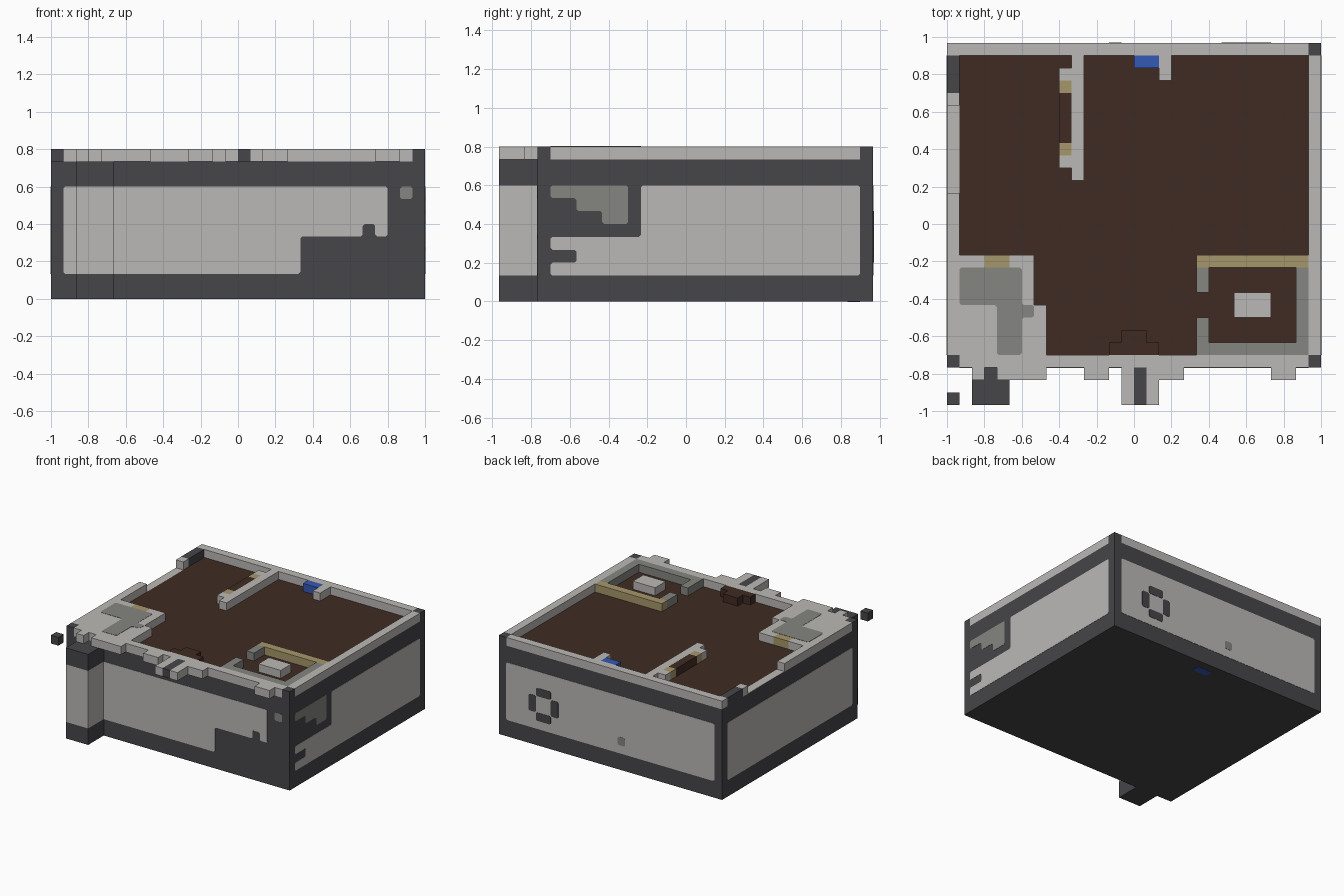
import bpy, bmesh
from mathutils import Vector

cube = bpy.data.objects.get("Cube")
if cube:
    bpy.data.objects.remove(cube, do_unlink=True)

UNIT = 1 / 15                      # edge of one grid cell
WIDTH, DEPTH, DECK, TOP = 30, 29, 11, 12
FRONT = 3                          # row of the main front face
SILL, LINTEL = 2, 9                # vertical limits of the wall panels


def material(name, hex_code):
    def linear(c):
        c /= 255
        return c / 12.92 if c <= 0.04045 else ((c + 0.055) / 1.055) ** 2.4
    rgba = [linear(c) for c in bytes.fromhex(hex_code)] + [1]
    mat = bpy.data.materials.new(name)
    mat.use_nodes = True
    mat.diffuse_color = rgba
    mat.node_tree.nodes["Principled BSDF"].inputs["Base Color"].default_value = rgba
    return mat


light = material("light stone", "bbb9b6")
dark = material("dark slate", "464549")
grey = material("mid grey", "858580")
brown = material("dark brown", "402b23")
tan = material("tan", "a6976b")
blue = material("blue", "3558b4")


def place(x, y, z):
    return Vector((x - WIDTH / 2, y - DEPTH / 2, z)) * UNIT


def finish(name, mat, bm):
    bmesh.ops.recalc_face_normals(bm, faces=bm.faces[:])
    mesh = bpy.data.meshes.new(name)
    bm.to_mesh(mesh)
    bm.free()
    mesh.materials.append(mat)
    obj = bpy.data.objects.new(name, mesh)
    bpy.context.collection.objects.link(obj)


def prism(bm, points, rise):
    face = bm.faces.new([bm.verts.new(p) for p in points])
    new = bmesh.ops.extrude_face_region(bm, geom=[face])["geom"]
    verts = [v for v in new if isinstance(v, bmesh.types.BMVert)]
    bmesh.ops.translate(bm, vec=rise, verts=verts)


def rect(x0, x1, y0, y1):
    return [(x0, y0), (x1, y0), (x1, y1), (x0, y1)]


def blocks(name, mat, *areas, z0=DECK, z1=TOP):
    """Upright boxes over (x0, x1, y0, y1) cell areas."""
    bm = bmesh.new()
    for area in areas:
        prism(bm, [place(x, y, z0) for x, y in rect(*area)],
              Vector((0, 0, (z1 - z0) * UNIT)))
    finish(name, mat, bm)


SIDES = {
    "front": (lambda a, b: place(a, FRONT, b), Vector((0, -1, 0))),
    "back": (lambda a, b: place(a, DEPTH, b), Vector((0, 1, 0))),
    "right": (lambda a, b: place(WIDTH, a, b), Vector((1, 0, 0))),
    "left": (lambda a, b: place(0, a, b), Vector((-1, 0, 0))),
    "top": (lambda a, b: place(a, b, TOP), Vector((0, 0, 1))),
    "deck": (lambda a, b: place(a, b, DECK), Vector((0, 0, 1))),
    "base": (lambda a, b: place(a, b, 0), Vector((0, 0, -1))),
}


def panel(name, mat, side, *outlines, trim=0.15, lift=0.002):
    """Thin plates on one side of the body, with slightly clipped corners."""
    to_world, normal = SIDES[side]
    bm = bmesh.new()
    for outline in outlines:
        pts = [Vector(p) for p in outline]
        if trim:
            clipped = []
            for i, p in enumerate(pts):
                for q in (pts[i - 1], pts[(i + 1) % len(pts)]):
                    clipped.append(p + (q - p).normalized() * trim)
            pts = clipped
        prism(bm, [to_world(*p) - normal * 0.002 for p in pts],
              normal * (lift + 0.002))
    finish(name, mat, bm)


# Main body and the pillar on the front
blocks("body", dark, (0, WIDTH, FRONT, DEPTH), z0=0, z1=DECK)
pillar = (2, 5, 0, FRONT)
blocks("pillar_foot", dark, pillar, z0=0, z1=SILL)
blocks("pillar_shaft", light, pillar, z0=SILL, z1=LINTEL)
blocks("pillar_cap", dark, pillar, z0=LINTEL, z1=DECK)

# Wall panels and their inlays
panel("front_panel", light, "front",
      [(1, SILL), (20, SILL), (20, 5), (25, 5), (25, 6), (26, 6),
       (26, 5), (27, 5), (27, LINTEL), (1, LINTEL)])
panel("front_stud", grey, "front", rect(28, 29, 8, LINTEL))
panel("right_panel", light, "right",
      [(4, SILL), (28, SILL), (28, LINTEL), (11, LINTEL), (11, 5), (4, 5),
       (4, 4), (6, 4), (6, 3), (4, 3)])
panel("right_stepped_inlay", grey, "right",
      [(4, LINTEL), (4, 8), (6, 8), (6, 7), (8, 7), (8, 6), (10, 6), (10, LINTEL)])
panel("left_panel", light, "left", rect(4, 28, SILL, LINTEL))
panel("back_panel", light, "back", rect(1, 29, SILL, LINTEL))
panel("back_ring", dark, "back", rect(23, 25, 3, 4), rect(23, 25, 6, 7),
      rect(22, 23, 4, 6), rect(25, 26, 4, 6), lift=0.004)
panel("back_stud", grey, "back", rect(13, 14, 3, 4), lift=0.004)
panel("base_inlay", blue, "base", rect(15, 17, 27, 28), trim=0)

# Floor, and the low sill in the gap of the left-hand rim
panel("floor", brown, "deck", rect(1, 29, 4, 28), trim=0)
panel("rim_gap_sill", light, "deck", rect(0, 1, 17, 24), trim=0)

# Rim around the roof
blocks("back_rim", light, (0, 29, 28, DEPTH))
blocks("right_rim", light, (29, WIDTH, 4, 28))
blocks("front_rim", light, (1, 29, FRONT, 4))
blocks("left_rim", light, (0, 1, 12, 17), (0, 1, 24, 25))
blocks("corner_posts", dark, (29, WIDTH, 28, DEPTH), (29, WIDTH, FRONT, 4),
       (0, 1, FRONT, 4), (0, 1, 25, 28))
blocks("floating_block", dark, (0, 1, 0, 1))

# Teeth and the projecting beam on the front rim
blocks("front_teeth", light, (2, 3, 2, FRONT), (4, 8, 2, FRONT),
       (11, 13, 2, FRONT), (17, 19, 2, FRONT), (26, 28, 2, FRONT))
blocks("beam_sides", light, (14, 15, 0, FRONT), (16, 17, 0, FRONT))
blocks("beam_core", dark, (15, 16, 0, FRONT))

# Front corner platform
blocks("platform", light, (0, 8, 4, 8), (0, 7, 8, 11), (0, 3, 11, 12), (5, 7, 11, 12))
blocks("platform_door", tan, (3, 5, 11, 12))
panel("platform_inlay", grey, "top",
      [(1, 11), (6, 11), (6, 8), (7, 8), (7, 7), (6, 7), (6, 4),
       (4, 4), (4, 8), (1, 8)])

# Small room
blocks("room_walls", grey, (20, 29, 4, 5), (28, 29, 5, 11),
       (20, 21, 5, 7), (20, 21, 9, 11))
blocks("room_screen", tan, (20, 29, 11, 12))
blocks("room_table", light, (23, 26, 7, 9))

# Dividing wall with a bench
blocks("divider", light, (10, 11, 18, 28), (9, 10, 19, 20), (9, 10, 26, 27))
blocks("bench_ends", tan, (9, 10, 20, 21), (9, 10, 25, 26))
blocks("bench_seat", brown, (9, 10, 21, 25))

# Loose furniture
blocks("blue_box", blue, (15, 17, 27, 28))
blocks("back_stub", light, (17, 18, 26, 28))
blocks("front_seat", brown, (13, 17, 4, 5), (14, 16, 5, 6))
